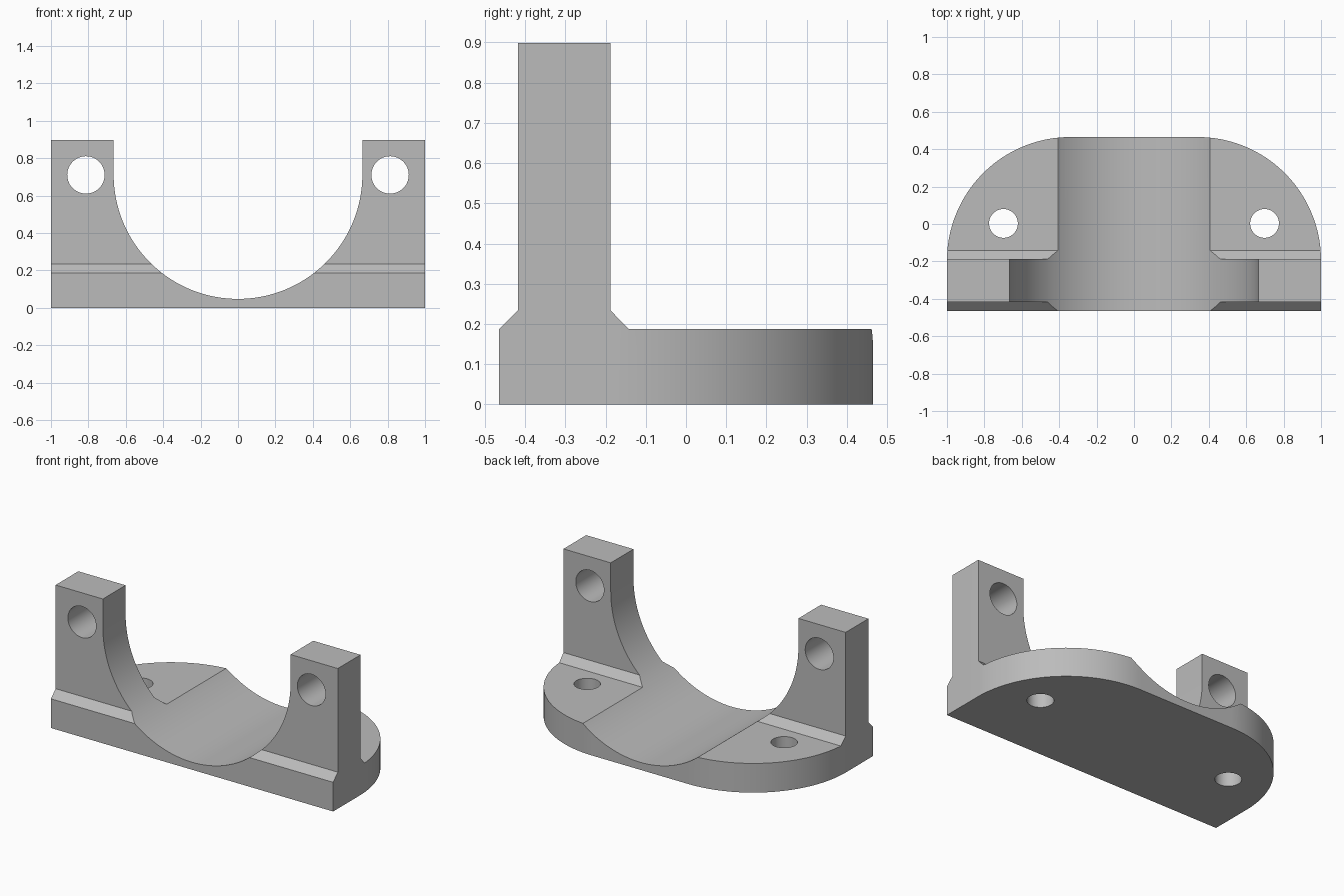
import bpy, bmesh, math
from mathutils import Vector

old = bpy.data.objects.get("Cube")
if old:
    bpy.data.objects.remove(old, do_unlink=True)

grey = bpy.data.materials.new("plain grey")
grey.use_nodes = True
colour = (0.5, 0.5, 0.5, 1)
grey.diffuse_color = colour
grey.node_tree.nodes["Principled BSDF"].inputs["Base Color"].default_value = colour


def arc(cx, cy, r, start, end, n):
    """Points along an arc, angles in degrees."""
    angles = [math.radians(start + (end - start) * i / n) for i in range(n + 1)]
    return [(cx + r * math.cos(a), cy + r * math.sin(a)) for a in angles]


def prism(name, outline, axis, low, high):
    """Extrude a 2D outline along x (y, z), y (x, z) or z (x, y)."""
    place = {"x": lambda p: Vector((low, p[0], p[1])),
             "y": lambda p: Vector((p[0], low, p[1])),
             "z": lambda p: Vector((p[0], p[1], low))}[axis]
    bm = bmesh.new()
    face = bm.faces.new([bm.verts.new(place(p)) for p in outline])
    grown = bmesh.ops.extrude_face_region(bm, geom=[face])["geom"]
    step = Vector([(high - low) if a == axis else 0 for a in "xyz"])
    bmesh.ops.translate(bm, vec=step,
                        verts=[v for v in grown if isinstance(v, bmesh.types.BMVert)])
    bmesh.ops.recalc_face_normals(bm, faces=bm.faces)
    mesh = bpy.data.meshes.new(name)
    bm.to_mesh(mesh)
    bm.free()
    mesh.materials.append(grey)
    obj = bpy.data.objects.new(name, mesh)
    bpy.context.collection.objects.link(obj)
    return obj


def boolean(target, cutter, operation):
    """Apply a boolean and discard the cutter."""
    cutter.hide_render = True
    mod = target.modifiers.new(cutter.name, "BOOLEAN")
    mod.operation, mod.solver, mod.object = operation, "EXACT", cutter
    bpy.context.view_layer.objects.active = target
    bpy.ops.object.modifier_apply(modifier=mod.name)
    bpy.data.objects.remove(cutter, do_unlink=True)


# Base and upright with chamfered foot, from the side section
section = [(-0.465, 0), (0.6, 0), (0.6, 0.187), (-0.142, 0.187), (-0.188, 0.234),
           (-0.188, 0.898), (-0.418, 0.898), (-0.418, 0.234), (-0.465, 0.187)]
bracket = prism("saddle_bracket", section, "x", -1.2, 1.2)

# Plan with rounded back corners
corner = arc(0.34, -0.195, 0.66, 0, 90, 40)
plan = [(1, -0.7)] + corner + [(-x, y) for x, y in reversed(corner)] + [(-1, -0.7)]
boolean(bracket, prism("plan_trim", plan, "z", -0.2, 1.2), "INTERSECT")

# Round saddle, open at the top
saddle = arc(0, 0.713, 0.665, 180, 360, 80) + [(0.665, 1.2), (-0.665, 1.2)]
boolean(bracket, prism("saddle_cut", saddle, "y", -0.8, 0.8), "DIFFERENCE")

# Bolt holes through the ears and the base
for side in (-1, 1):
    ear_hole = arc(side * 0.813, 0.711, 0.1, 0, 360, 48)[:-1]
    boolean(bracket, prism("ear_hole", ear_hole, "y", -0.8, 0.1), "DIFFERENCE")
    base_hole = arc(side * 0.698, 0.003, 0.077, 0, 360, 48)[:-1]
    boolean(bracket, prism("base_hole", base_hole, "z", -0.2, 0.5), "DIFFERENCE")

# Smooth curves, sharp edges
bpy.ops.object.select_all(action="DESELECT")
bracket.select_set(True)
bpy.context.view_layer.objects.active = bracket
bpy.ops.object.shade_smooth_by_angle(angle=math.radians(25))
